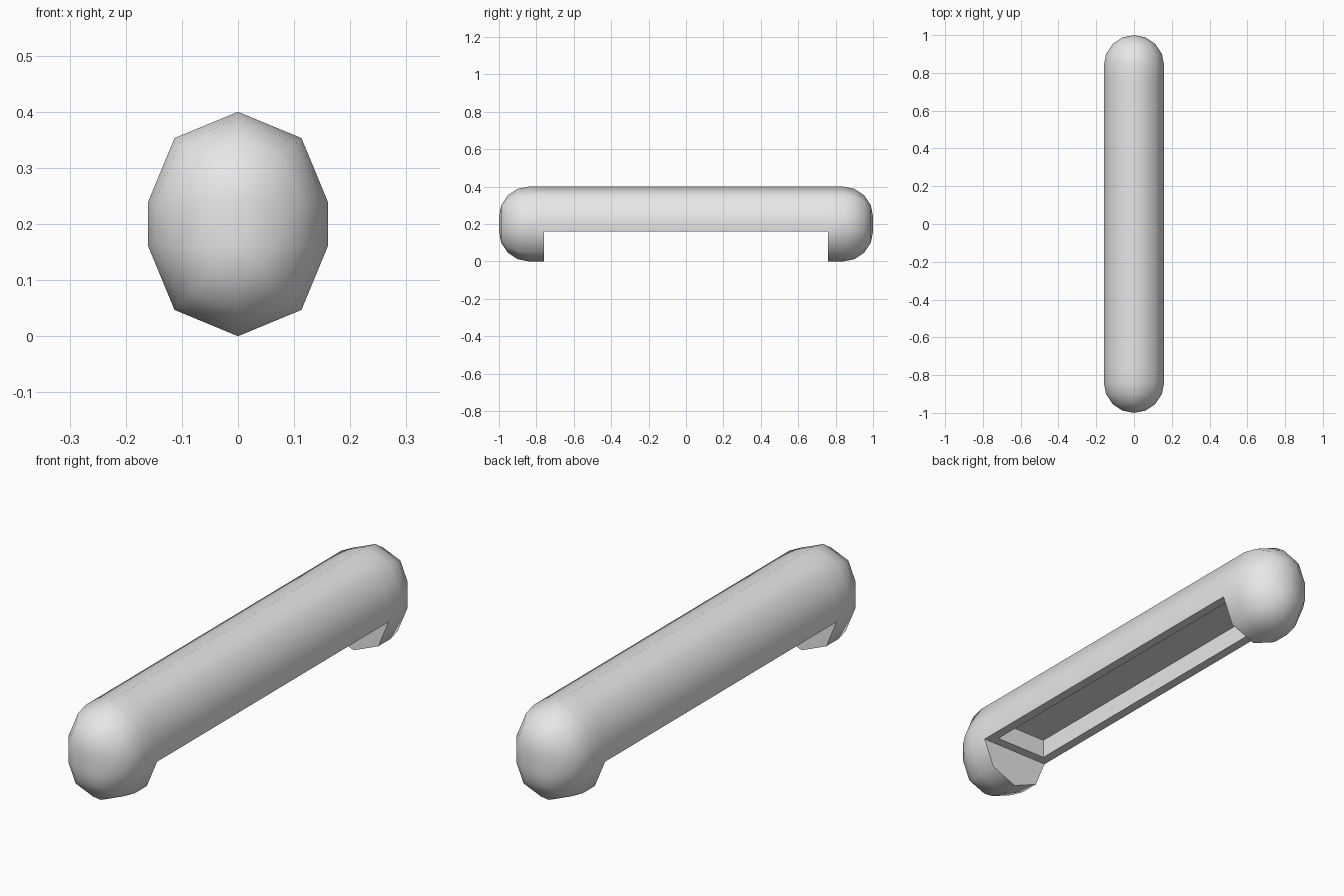
import bpy
import bmesh
from math import sin, cos, pi, radians

cube = bpy.data.objects.get("Cube")
if cube:
    bpy.data.objects.remove(cube, do_unlink=True)

R = 0.16           # rounding radius
MID_Z = 0.2        # centre height
SPLIT = 0.04       # half height of the straight sides
CAP_Y = 0.84       # where the rounded ends begin
FOOT_Y = 0.76      # inner faces of the feet
WALL, DEPTH = 0.04, 0.08
STEPS = 4          # rings per rounded end

# Stretched octagon: upper half shifted up, lower half shifted down
section = [(cos(k * pi / 4), sin(k * pi / 4), SPLIT) for k in range(5)]
section += [(cos(k * pi / 4), sin(k * pi / 4), -SPLIT) for k in range(4, 9)]
N = len(section)

# Stations along the length: (y, radius)
cap = [(CAP_Y + R * sin(i * pi / 2 / STEPS), R * cos(i * pi / 2 / STEPS))
       for i in range(STEPS + 1)]
back = [(FOOT_Y, R)] + cap
stations = [(-y, r) for y, r in reversed(back)] + back

bm = bmesh.new()
rings = [[bm.verts.new((x * r, y, MID_Z + z * r + s)) for x, z, s in section]
         for y, r in stations]

# Outer skin; the lower half is left open between the feet
middle = len(back) - 1
for i in range(len(rings) - 1):
    a, b = rings[i], rings[i + 1]
    for j in range(N):
        if i == middle and 5 <= j <= 8:
            continue
        k = (j + 1) % N
        bm.faces.new((a[j], a[k], b[k], b[j]))

# Inner faces of the feet and the underside of the grip
front_ring, back_ring = rings[middle], rings[middle + 1]
bm.faces.new(front_ring[5:])
bm.faces.new(back_ring[5:])
underside = bm.faces.new((front_ring[5], front_ring[9], back_ring[9], back_ring[5]))
bmesh.ops.remove_doubles(bm, verts=bm.verts[:], dist=0.0005)
bmesh.ops.recalc_face_normals(bm, faces=bm.faces[:])

# Recessed pocket in the underside
bmesh.ops.inset_region(bm, faces=[underside], thickness=WALL, use_even_offset=True)
pocket = bmesh.ops.extrude_discrete_faces(bm, faces=[underside])["faces"]
bmesh.ops.translate(bm, verts=pocket[0].verts[:], vec=(0, 0, DEPTH))
bmesh.ops.recalc_face_normals(bm, faces=bm.faces[:])

# Smooth rounding with crisp cut edges
for f in bm.faces:
    f.smooth = True
for e in bm.edges:
    e.smooth = e.calc_face_angle(0) < radians(60)

mesh = bpy.data.meshes.new("grip_handle")
bm.to_mesh(mesh)
bm.free()
handle = bpy.data.objects.new("grip_handle", mesh)
bpy.context.collection.objects.link(handle)

grey = bpy.data.materials.new("light_grey")
grey.use_nodes = True
grey.diffuse_color = (0.8, 0.8, 0.8, 1)
grey.node_tree.nodes["Principled BSDF"].inputs["Base Color"].default_value = (0.8, 0.8, 0.8, 1)
mesh.materials.append(grey)
